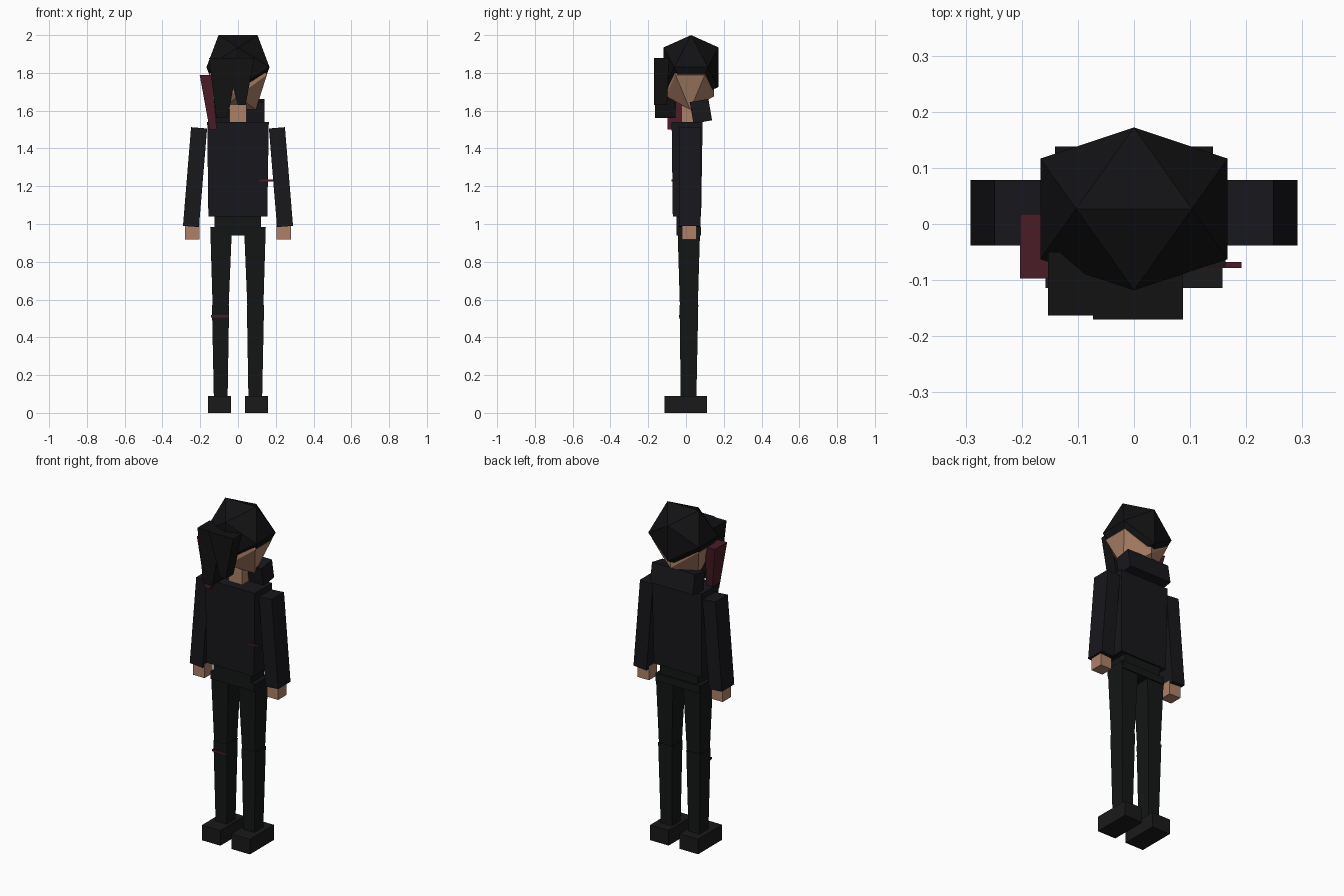
import bpy, bmesh, math
from mathutils import Matrix

if "Cube" in bpy.data.objects:
    bpy.data.objects.remove(bpy.data.objects["Cube"])


def material(name, color):
    m = bpy.data.materials.new(name)
    m.diffuse_color = (*color, 1)
    m.use_nodes = True
    m.node_tree.nodes["Principled BSDF"].inputs["Base Color"].default_value = m.diffuse_color
    return m


CLOTH = material("dark_cloth", (0.009, 0.009, 0.012))
TROUSER = material("dark_trousers", (0.007, 0.008, 0.008))
SHOE = material("dark_shoes", (0.010, 0.010, 0.010))
HAIR = material("black_hair", (0.006, 0.006, 0.007))
SKIN = material("skin", (0.42, 0.22, 0.14))
RED = material("dark_red", (0.07, 0.012, 0.02))


def hull(name, points, mat):
    """Convex flat-faced solid around a few points."""
    bm = bmesh.new()
    for p in points:
        bm.verts.new(p)
    bmesh.ops.convex_hull(bm, input=bm.verts)
    bmesh.ops.dissolve_limit(bm, angle_limit=0.01, verts=bm.verts, edges=bm.edges)
    bmesh.ops.recalc_face_normals(bm, faces=bm.faces)
    me = bpy.data.meshes.new(name)
    bm.to_mesh(me)
    bm.free()
    me.materials.append(mat)
    ob = bpy.data.objects.new(name, me)
    bpy.context.collection.objects.link(ob)
    return ob


def block(name, mat, z0, low, z1, high=None, side=1):
    """Tapered box; low and high are (x0, x1, y0, y1); side=-1 mirrors in x."""
    pts = []
    for z, (xa, xb, ya, yb) in ((z0, low), (z1, high or low)):
        pts += [(side * x, y, z) for x in (xa, xb) for y in (ya, yb)]
    return hull(name, pts, mat)


def tilted_box(name, mat, center, size, angle, axis):
    """Box turned about one axis."""
    m = Matrix.Translation(center) @ Matrix.Rotation(angle, 4, axis) @ Matrix.Diagonal((*size, 1))
    bm = bmesh.new()
    bmesh.ops.create_cube(bm, size=1, matrix=m)
    pts = [v.co.copy() for v in bm.verts]
    bm.free()
    return hull(name, pts, mat)


def icosahedron(name, mat, center, extent):
    """Twenty-sided ball standing on an edge; extent is its half-size."""
    k = 2 / (1 + math.sqrt(5))
    cx, cy, cz = center
    ex, ey, ez = extent
    pts = []
    for a in (-1, 1):
        for b in (-1, 1):
            for x, y, z in ((a * k, 0, b), (0, a, b * k), (a, b * k, 0)):
                pts.append((cx + x * ex, cy + y * ey, cz + z * ez))
    return hull(name, pts, mat)


# Head, hair and fringe
icosahedron("head", SKIN, (0, 0.022, 1.79), (0.153, 0.126, 0.185))
icosahedron("hair", HAIR, (0, 0.027, 1.83), (0.167, 0.145, 0.17))
block("long_fringe", HAIR, 1.56, (-0.115, -0.055, -0.163, -0.055),
      1.88, (-0.153, 0.005, -0.163, -0.05))
block("short_fringe", HAIR, 1.63, (0.0, 0.04, -0.17, -0.10),
      1.88, (-0.073, 0.087, -0.17, -0.09))
block("red_hair_lock", RED, 1.50, (-0.15, -0.112, -0.097, -0.03),
      1.79, (-0.203, -0.14, -0.097, 0.018))

# Neck, collar and torso
block("neck", SKIN, 1.52, (-0.045, 0.045, -0.025, 0.065), 1.66)
tilted_box("collar", CLOTH, (0, 0.079, 1.597), (0.282, 0.10, 0.115), math.radians(10), 'X')
block("jacket", CLOTH, 1.04, (-0.157, 0.155, -0.07, 0.08),
      1.54, (-0.163, 0.163, -0.076, 0.088))
block("hips", TROUSER, 0.94, (-0.145, 0.145, -0.05, 0.08), 0.985)
block("waist", TROUSER, 0.98, (-0.125, 0.122, -0.05, 0.07), 1.06)

# Limbs, mirrored
for side, label in ((-1, "left"), (1, "right")):
    tilted_box(label + "_arm", CLOTH, (side * 0.2275, 0.02, 1.248), (0.085, 0.116, 0.524),
               side * math.radians(-4.7) * -1 * -1, 'Y')
    block(label + "_hand", SKIN, 0.917, (0.205, 0.28, -0.022, 0.055), 1.0, side=side)
    block(label + "_thigh", TROUSER, 0.55, (0.05, 0.134, -0.032, 0.062),
          0.985, (0.032, 0.147, -0.045, 0.075), side)
    block(label + "_shin", TROUSER, 0.085, (0.055, 0.128, -0.028, 0.055),
          0.57, (0.047, 0.138, -0.034, 0.065), side)
    block(label + "_shoe", SHOE, 0, (0.036, 0.158, -0.114, 0.112), 0.09, side=side)

# Red trim strips
block("jacket_trim", RED, 1.226, (0.115, 0.192, -0.078, -0.068), 1.235)
block("leg_trim", RED, 0.505, (-0.143, -0.048, -0.038, -0.028), 0.517)
